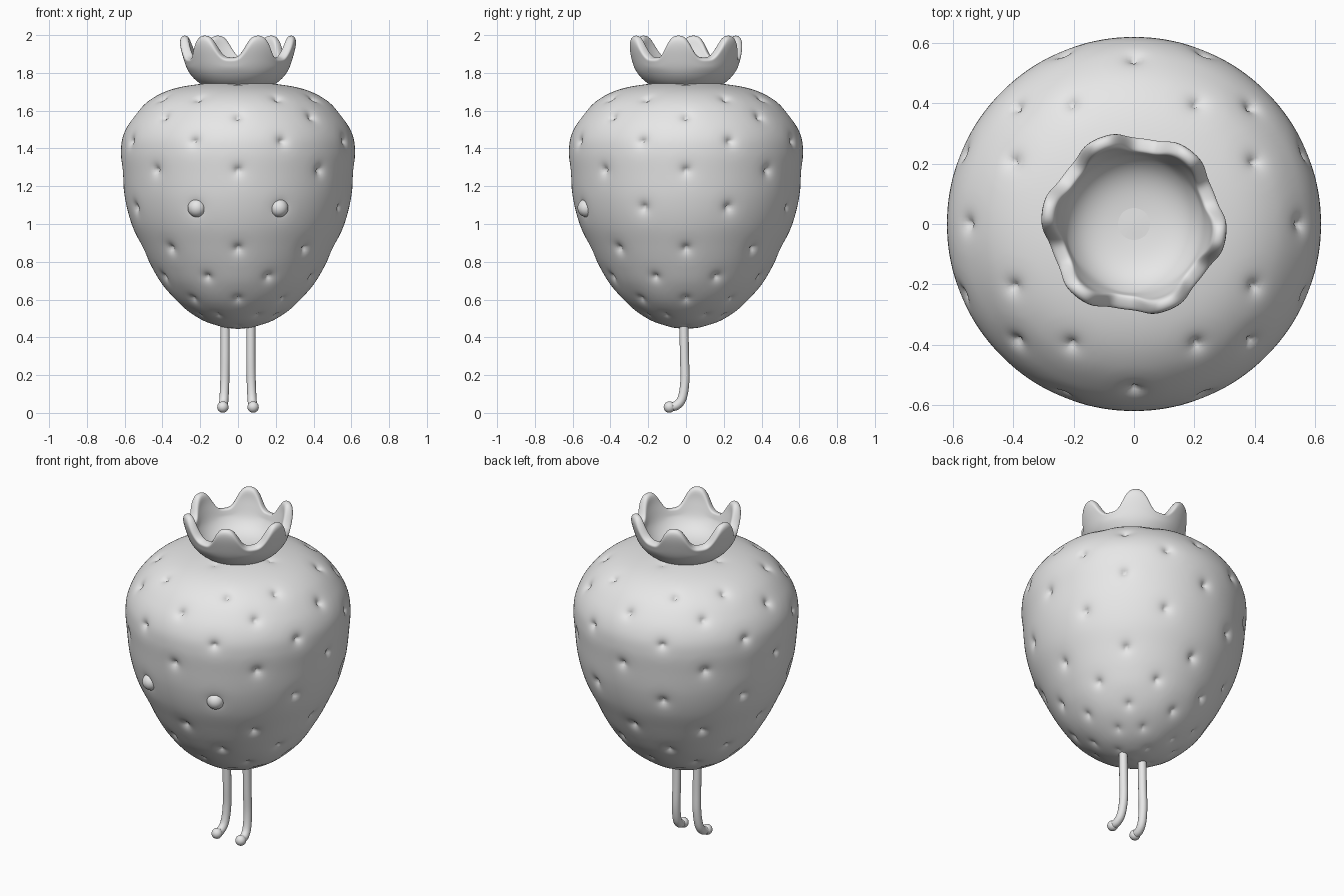
import bpy
import bmesh
from math import sin, cos, pi, radians, exp
from mathutils import Vector

cube = bpy.data.objects.get("Cube")
if cube:
    bpy.data.objects.remove(cube, do_unlink=True)

grey = bpy.data.materials.new("plain grey")
grey.use_nodes = True
colour = (0.8, 0.8, 0.8, 1)
grey.diffuse_color = colour
grey.node_tree.nodes["Principled BSDF"].inputs["Base Color"].default_value = colour


def finish(name, bm):
    """Turn a bmesh into a smooth, coloured object."""
    bmesh.ops.recalc_face_normals(bm, faces=bm.faces)
    for f in bm.faces:
        f.smooth = True
    mesh = bpy.data.meshes.new(name)
    bm.to_mesh(mesh)
    bm.free()
    mesh.materials.append(grey)
    obj = bpy.data.objects.new(name, mesh)
    bpy.context.collection.objects.link(obj)
    return obj


def smooth_path(points, steps):
    """Catmull-Rom curve through the points."""
    p = [Vector(q) for q in points]
    p = [2 * p[0] - p[1]] + p + [2 * p[-1] - p[-2]]
    out = []
    for i in range(1, len(p) - 2):
        a, b, c, d = p[i - 1:i + 3]
        for k in range(steps):
            t = k / steps
            out.append(0.5 * (2 * b + (c - a) * t + (2 * a - 5 * b + 4 * c - d) * t ** 2
                              + (3 * b - a - 3 * c + d) * t ** 3))
    return out + [p[-2]]


def bridge(bm, rings):
    """Quads between consecutive closed rings of vertices."""
    for low, high in zip(rings, rings[1:]):
        n = len(low)
        for i in range(n):
            j = (i + 1) % n
            bm.faces.new((low[i], low[j], high[j], high[i]))


def ring(bm, r, z, n):
    return [bm.verts.new((r * cos(2 * pi * i / n), r * sin(2 * pi * i / n), z)) for i in range(n)]


# Berry body: a turned profile with seed dimples pressed in along the normals
profile = [(0.01, 0.445), (0.1, 0.457), (0.205, 0.5), (0.315, 0.58), (0.397, 0.675), (0.455, 0.77),
           (0.51, 0.88), (0.563, 1.0), (0.597, 1.13), (0.613, 1.27), (0.62, 1.38),
           (0.607, 1.47), (0.56, 1.56), (0.475, 1.65), (0.36, 1.71), (0.2, 1.743), (0.01, 1.752)]
body_curve = smooth_path([(r, 0, z) for r, z in profile], 9)
bm = bmesh.new()
rings = [ring(bm, p.x, p.z, 288) for p in body_curve]
bridge(bm, rings)
bm.faces.new(rings[0])
bm.faces.new(rings[-1])
bmesh.ops.recalc_face_normals(bm, faces=bm.faces)
bm.normal_update()

# Seed rows: height and the angles off each quarter
straight, between, wide = (0, 45), (22.5, 67.5), (27.5, 62.5)
rows = [(1.74, (0,)), (1.665, wide), (1.57, straight), (1.44, between), (1.28, straight),
        (1.08, between), (0.865, straight), (0.72, between), (0.6, straight),
        (0.515, wide), (0.46, (0,))]
dimples = []
for z, angles in rows:
    p = min(body_curve, key=lambda q: abs(q.z - z))
    depth = 0.034 * min(1, p.x / 0.5)
    for quarter in range(4):
        for a in angles:
            t = radians(a + 90 * quarter)
            dimples.append((Vector((p.x * cos(t), p.x * sin(t), p.z)), depth))
moves = []
for v in bm.verts:
    press = 0
    for d, depth in dimples:
        if abs(v.co.z - d.z) < 0.1:
            dist = (v.co - d).length
            if dist < 0.1:
                press += depth * exp(-dist / 0.02)
    moves.append((v, v.normal * press))
for v, m in moves:
    v.co -= m
finish("berry_body", bm)

# Crown: a round bowl whose rim rises into six blunt points
N = 72
bm = bmesh.new()
bowl = [(0.01, 1.722), (0.08, 1.727), (0.14, 1.739), (0.19, 1.763), (0.225, 1.795), (0.25, 1.832)]
rings = [ring(bm, r, z, N) for r, z in bowl]
for step in (0.33, 0.67, 1):
    level = []
    for i in range(N):
        a = 2 * pi * i / N
        f = ((1 + cos(6 * (a + radians(8)))) / 2) ** 1.2
        point = f * f * (3 - 2 * f)
        rise = step * (0.048 + 0.12 * point)
        r = 0.25 + 0.036 * min(1, rise / 0.12)
        level.append(bm.verts.new((r * cos(a), r * sin(a), 1.832 + rise)))
    rings.append(level)
bridge(bm, rings)
bm.faces.new(rings[0])
crown = finish("leaf_crown", bm)
solid = crown.modifiers.new("thickness", 'SOLIDIFY')
solid.thickness = 0.05
solid.offset = 0
soft = crown.modifiers.new("rounding", 'SUBSURF')
soft.levels = soft.render_levels = 2


def ball(name, centre, radius):
    bm = bmesh.new()
    bmesh.ops.create_uvsphere(bm, u_segments=32, v_segments=16, radius=radius)
    bmesh.ops.translate(bm, verts=bm.verts, vec=centre)
    return finish(name, bm)


# Eyes, legs and feet, one of each per side
for side, x in (("left", 1), ("right", -1)):
    ball(side + "_eye", (0.217 * x, -0.525, 1.085), 0.049)
    ball(side + "_foot", (0.08 * x, -0.088, 0.031), 0.03)
    path = smooth_path([(0.068 * x, -0.012, 0.5), (0.068 * x, -0.008, 0.3), (0.07 * x, -0.006, 0.17),
                        (0.074 * x, -0.02, 0.08), (0.078 * x, -0.05, 0.04),
                        (0.08 * x, -0.088, 0.031)], 8)
    bm = bmesh.new()
    rings = []
    for i, p in enumerate(path):
        along = (path[min(i + 1, len(path) - 1)] - path[max(i - 1, 0)]).normalized()
        u = along.cross(Vector((1, 0, 0))).normalized()
        w = along.cross(u)
        rings.append([bm.verts.new(p + 0.024 * (u * cos(k * pi / 8) + w * sin(k * pi / 8)))
                      for k in range(16)])
    bridge(bm, rings)
    bm.faces.new(rings[0])
    bm.faces.new(rings[-1])
    finish(side + "_leg", bm)
